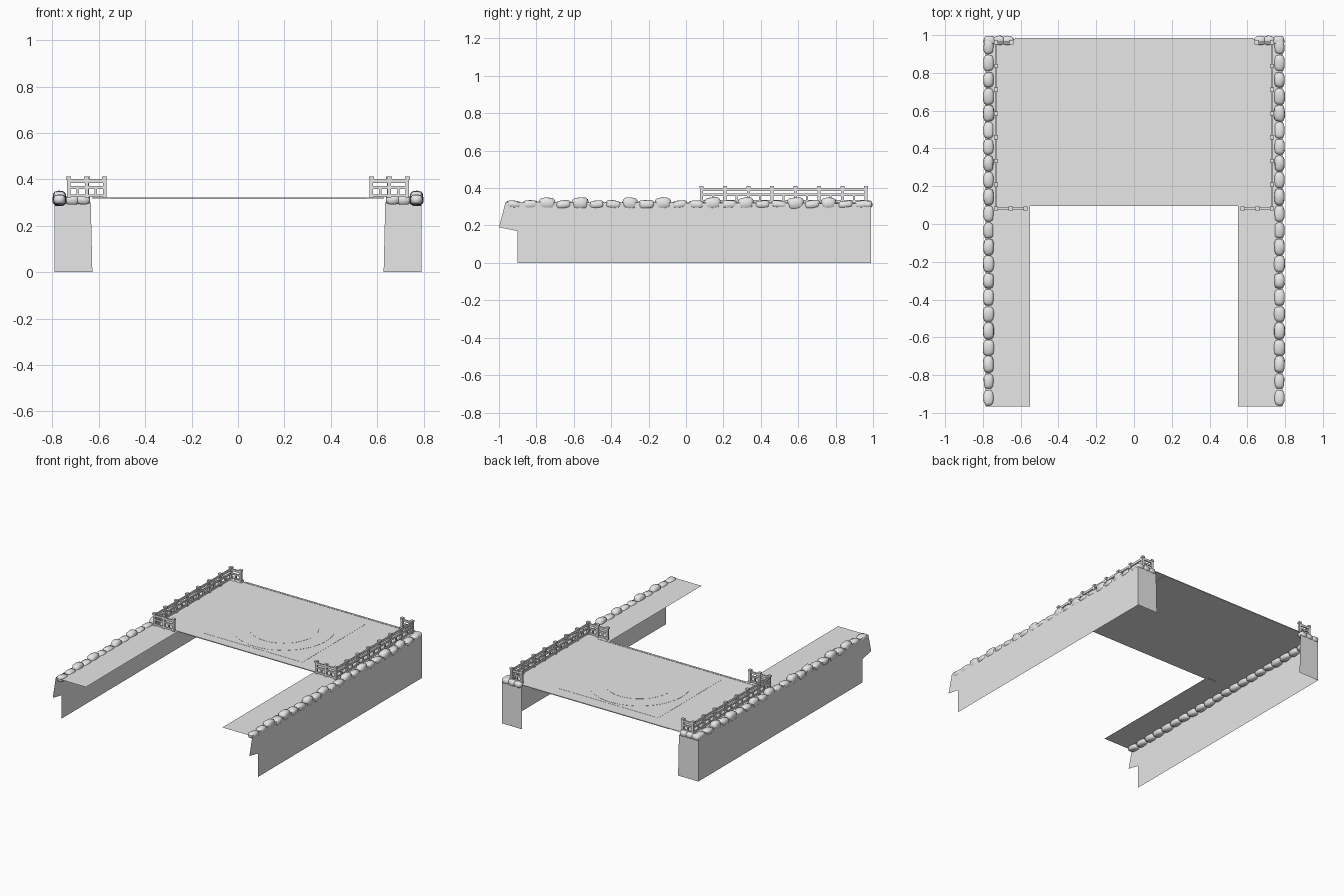
import bpy, bmesh, random
from math import copysign
from mathutils import Matrix, Vector

random.seed(4)
if "Cube" in bpy.data.objects:
    bpy.data.objects.remove(bpy.data.objects["Cube"])

grey = bpy.data.materials.new("pale_grey")
grey.use_nodes = True
grey.diffuse_color = (0.8, 0.8, 0.8, 1)
grey.node_tree.nodes["Principled BSDF"].inputs["Base Color"].default_value = (0.8, 0.8, 0.8, 1)


def finish(name, bm, mirror=False, smooth=False):
    mesh = bpy.data.meshes.new(name)
    bm.to_mesh(mesh)
    bm.free()
    mesh.materials.append(grey)
    ob = bpy.data.objects.new(name, mesh)
    bpy.context.collection.objects.link(ob)
    if mirror:
        mod = ob.modifiers.new("mirror", "MIRROR")
        mod.use_mirror_merge = False
    if smooth:
        for p in mesh.polygons:
            p.use_smooth = True
    return ob


def box(bm, lo, hi):
    lo, hi = Vector(lo), Vector(hi)
    m = Matrix.Translation((lo + hi) / 2) @ Matrix.Diagonal((*(hi - lo), 1))
    bmesh.ops.create_cube(bm, size=1, matrix=m)


def sheet(bm, pts):
    return bm.faces.new([bm.verts.new(p) for p in pts])


def stone(bm, centre, size):
    """Rounded, slightly irregular block."""
    verts = bmesh.ops.create_icosphere(bm, subdivisions=2, radius=1)["verts"]
    tilt = Matrix.Rotation(random.uniform(-0.12, 0.12), 3, "X")
    for v in verts:
        p = Vector([copysign(abs(c) ** 0.65, c) for c in v.co])
        p *= random.uniform(0.94, 1.03)
        v.co = Vector(centre) + tilt @ Vector([c * s / 2 for c, s in zip(p, size)])


# Retaining walls: thin side sheet with a stepped front end, and a back return
OUT, BACK = 0.792, 0.988
bm = bmesh.new()
profile = [(-0.9, 0), (BACK, 0), (BACK, 0.3), (0.96, 0.318), (-0.965, 0.325),
           (-1.0, 0.19), (-0.9, 0.17)]
sheet(bm, [(OUT, y, z) for y, z in profile])
sheet(bm, [(OUT, BACK, 0), (0.628, BACK, 0), (0.635, BACK, 0.3), (OUT, BACK, 0.3)])
finish("retaining_wall", bm, mirror=True)

# Walkway strips along the walls
DECK = 0.32
bm = bmesh.new()
sheet(bm, [(0.55, -0.965, DECK), (0.785, -0.965, DECK),
           (0.785, 0.98, DECK), (0.55, 0.98, DECK)])
finish("walkway", bm, mirror=True)

# Central platform with thin edging at front and back
bm = bmesh.new()
box(bm, (-0.55, 0.095, DECK - 0.004), (0.55, 0.985, DECK))
for y in (0.095, 0.97):
    box(bm, (-0.63, y, DECK - 0.002), (0.63, y + 0.015, DECK + 0.002))
finish("platform", bm)

# Inlaid square and round floor panels
CY = 0.53
bm = bmesh.new()
box(bm, (-0.4, CY - 0.36, DECK - 0.001), (0.4, CY + 0.36, DECK + 0.001))
finish("square_panel", bm)
for name, radius, rise in (("outer_disc", 0.34, 0.002), ("inner_disc", 0.23, 0.003)):
    bm = bmesh.new()
    bmesh.ops.create_cone(bm, cap_ends=True, segments=64, radius1=radius, radius2=radius,
                          depth=rise, matrix=Matrix.Translation((0, CY, DECK + rise / 2)))
    finish(name, bm)

# Capping stones along the wall tops, with a short turn at the back
bm = bmesh.new()
COUNT = 22
step = 1.95 / COUNT
for i in range(COUNT):
    big = i % 5 in (2, 4)
    height = 0.066 if big else random.uniform(0.04, 0.05)
    y = -0.965 + step * (i + 0.5)
    size = (random.uniform(0.054, 0.062), step * random.uniform(0.95, 1.08), height)
    stone(bm, (0.77, y, 0.318 if big else 0.312), size)
for x in (0.765, 0.715, 0.668):
    stone(bm, (x, 0.972, 0.312), (0.062, 0.05, 0.042))
finish("capping_stones", bm, mirror=True, smooth=True)

# Fence: posts with caps, three rails and short struts
bm = bmesh.new()
RAILS = ((0.33, 0.006), (0.365, 0.006), (0.393, 0.008))


def fence(start, end, bays):
    a, b = Vector(start), Vector(end)
    half = Vector((0.005, 0.005, 0))
    for i in range(bays + 1):
        p = a.lerp(b, i / bays)
        w = Vector((0.008, 0.008, 0))
        box(bm, p - w + Vector((0, 0, DECK)), p + w + Vector((0, 0, 0.402)))
        w *= 1.35
        box(bm, p - w + Vector((0, 0, 0.4)), p + w + Vector((0, 0, 0.412)))
        if i < bays:
            q = a.lerp(b, (i + 0.5) / bays)
            box(bm, q - half + Vector((0, 0, 0.33)), q + half + Vector((0, 0, 0.365)))
    for z, h in RAILS:
        lo = Vector((min(a.x, b.x), min(a.y, b.y), z - h))
        hi = Vector((max(a.x, b.x), max(a.y, b.y), z + h))
        box(bm, lo - half, hi + half)


fence((0.73, 0.082, 0), (0.73, 0.962, 0), 7)
fence((0.575, 0.082, 0), (0.73, 0.082, 0), 2)
fence((0.65, 0.962, 0), (0.73, 0.962, 0), 1)
finish("fence", bm, mirror=True)
